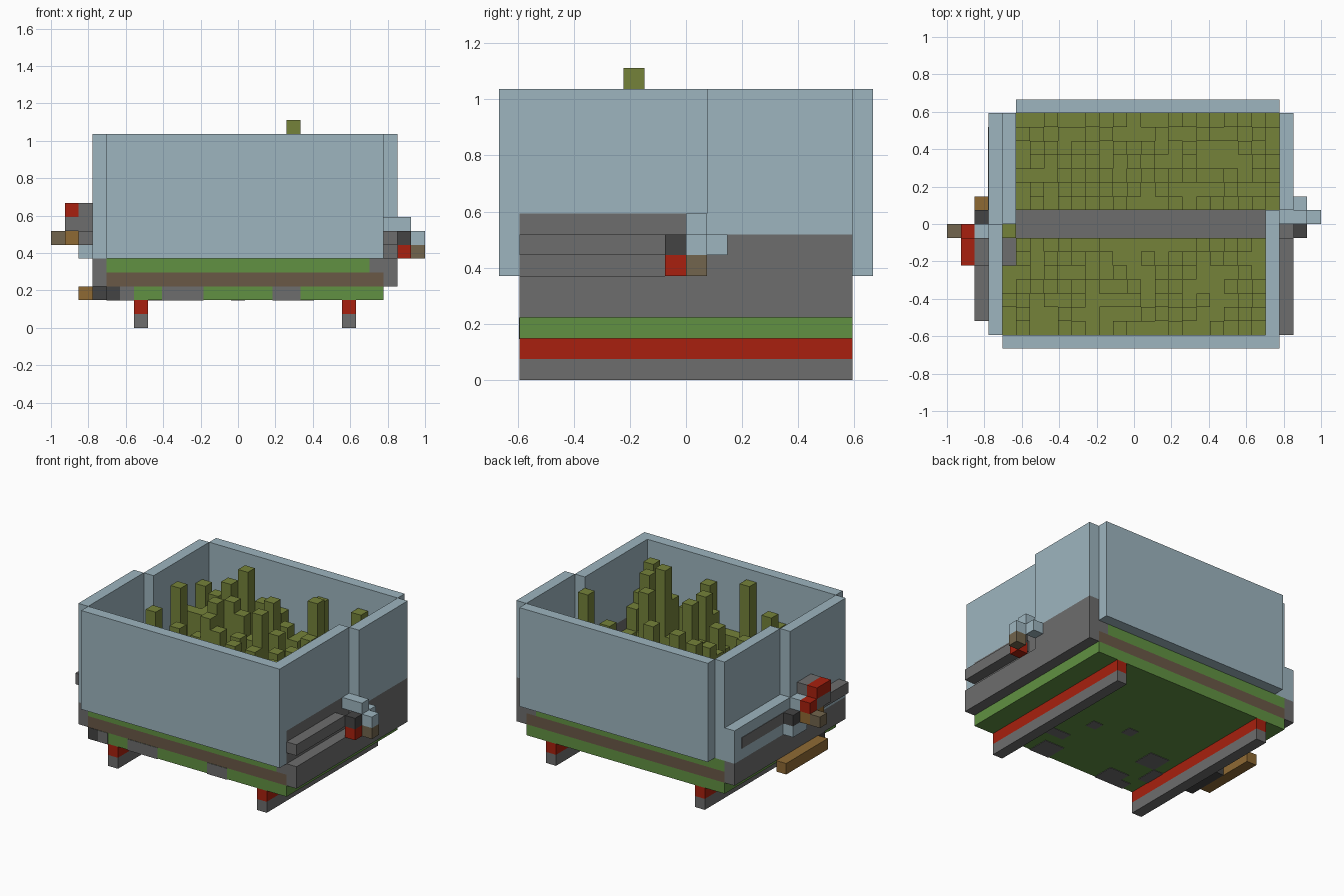
import bpy, bmesh, random

cube = bpy.data.objects.get("Cube")
if cube:
    bpy.data.objects.remove(cube)

U = 2 / 27            # one block
E = 0.04              # plate thickness in blocks


def colour(name, r, g, b):
    lin = [((c / 255 + 0.055) / 1.055) ** 2.4 for c in (r, g, b)] + [1]
    m = bpy.data.materials.new(name)
    m.use_nodes = True
    m.diffuse_color = lin
    m.node_tree.nodes["Principled BSDF"].inputs["Base Color"].default_value = lin
    return m


BLUE = colour("pale_blue", 157, 181, 191)
GREY = colour("stone_grey", 109, 109, 109)
DARK = colour("dark_grey", 68, 68, 68)
GREEN = colour("leaf_green", 97, 145, 66)
OLIVE = colour("olive", 117, 130, 58)
RED = colour("red", 168, 32, 14)
BROWN = colour("brown", 106, 88, 70)
TAN = colour("tan", 114, 101, 77)
ORANGE = colour("ochre", 143, 106, 52)


def blocks(name, mat, *boxes):
    """Boxes as (x0, x1, y0, y1, z0, z1) in block units, origin at the corner."""
    bm = bmesh.new()
    for x0, x1, y0, y1, z0, z1 in boxes:
        lo, hi = (x0, y0, z0), (x1, y1, z1)
        offset = (-13.5, -9, 0)
        for v in bmesh.ops.create_cube(bm, size=1)["verts"]:
            v.co = [((hi if c > 0 else lo)[a] + offset[a]) * U
                    for a, c in enumerate(v.co)]
    mesh = bpy.data.meshes.new(name)
    bm.to_mesh(mesh)
    bm.free()
    mesh.materials.append(mat)
    ob = bpy.data.objects.new(name, mesh)
    bpy.context.collection.objects.link(ob)


# Two runners under the base
for side, x in (("right", 6), ("left", 21)):
    blocks(side + "_runner", GREY, (x, x + 1, 1, 17, 0, 1))
    blocks(side + "_runner_top", RED, (x, x + 1, 1, 17, 1, 2))

# Layered base
blocks("floor", GREEN, (4, 24, 1, 17, 2, 3))
blocks("middle_layer", BROWN, (4, 24, 1, 17, 3, 4))
blocks("upper_layer", GREEN, (4, 23, 1, 17, 4, 5))
blocks("upper_layer_end", GREY, (23, 24, 1, 17, 4, 5))
blocks("base_sides", GREY, (3, 4, 1, 17, 3, 5), (24, 25, 1, 17, 3, 5))
blocks("floor_corner", DARK, (3, 4, 4, 8, 2, 3), (4, 5, 1 - E, 2, 2 - E, 3))
patches = [(5, 1, 1, 1), (8, 1, 1, 1), (16, 1, 2, 2), (17, 4, 2, 1), (16, 7, 1, 1),
           (13, 8, 1, 1), (8, 5, 2, 2), (9, 1, 2, 2), (7, 3, 1, 2)]
blocks("floor_patches", GREY, *[(x, x + w, y - (E if y == 1 else 0), y + d, 2 - E, 2.99)
                               for x, y, w, d in patches])
blocks("path", GREY, (5, 23, 8, 10, 5, 5 + E), (4, 5, 6, 8, 5, 5 + E))

# Outer walls
blocks("front_wall", BLUE, (4, 24, 0, 1, 5, 14))
blocks("back_wall", BLUE, (5, 24, 17, 18, 5, 14))
blocks("right_front_wall", BLUE, (3, 4, 1, 9, 5, 14))
blocks("right_back_wall", BLUE, (4, 5, 9, 17, 5, 14))
blocks("right_ledge", BLUE, (3, 4, 9, 17, 5, 8))
blocks("right_ledge_stripe", GREY, (3 - E, 3, 9, 16, 6, 7))
blocks("left_front_wall", BLUE, (23, 24, 1, 10, 8, 14))
blocks("left_front_wall_base", GREY, (23, 24, 1, 10, 5, 8))
blocks("left_back_wall", BLUE, (24, 25, 10, 17, 7, 14))
blocks("left_back_wall_base", GREY, (24, 25, 10, 17, 5, 7))

# Side rails and the small fittings on them
blocks("left_rail", GREY, (24, 25, 1, 8, 6, 7))
blocks("left_fitting", BLUE, (24, 26, 9, 10, 7, 8), (26, 27, 9, 10, 6, 7),
       (25, 26, 10, 11, 6, 7))
blocks("left_fitting_grip", DARK, (25, 26, 8, 9, 6, 7))
blocks("left_fitting_foot", RED, (25, 26, 8, 9, 5, 6))
blocks("left_fitting_tip", TAN, (26, 27, 9, 10, 5, 6))
blocks("right_rail", GREY, (2, 3, 2, 8, 6, 7), (1, 3, 6, 8, 7, 8), (2, 3, 6, 8, 8, 9))
blocks("right_fitting_top", RED, (1, 2, 6, 8, 8, 9), (1, 2, 8, 9, 7, 8))
blocks("right_fitting", BLUE, (2, 3, 8, 9, 5, 8), (2, 3, 9, 10, 5, 6))
blocks("right_fitting_grip", DARK, (2, 3, 9, 10, 6, 7))
blocks("right_fitting_tip", TAN, (0, 1, 8, 9, 6, 7))
blocks("right_fitting_link", ORANGE, (1, 2, 7, 9, 6, 7))
blocks("right_step", ORANGE, (2, 3, 5, 11, 2, 3))

# Columns of uneven height on both sides of the path
random.seed(4)
tall = {(17, 6): 15, (10, 14): 14, (17, 14): 13, (14, 12): 13, (20, 16): 12, (7, 5): 13}
cells = [(x, y) for x in range(4, 23) for y in range(1, 8) if (x, y) not in ((4, 6), (4, 7))]
cells += [(x, y) for x in range(5, 24) for y in range(10, 17)] + [(4, 8)]
columns = []
for x, y in cells:
    top = tall.get((x, y), min(13, 6 + int(random.expovariate(0.5))))
    columns.append((x, x + 1, y, y + 1, 5, top))
blocks("columns", OLIVE, *columns)
